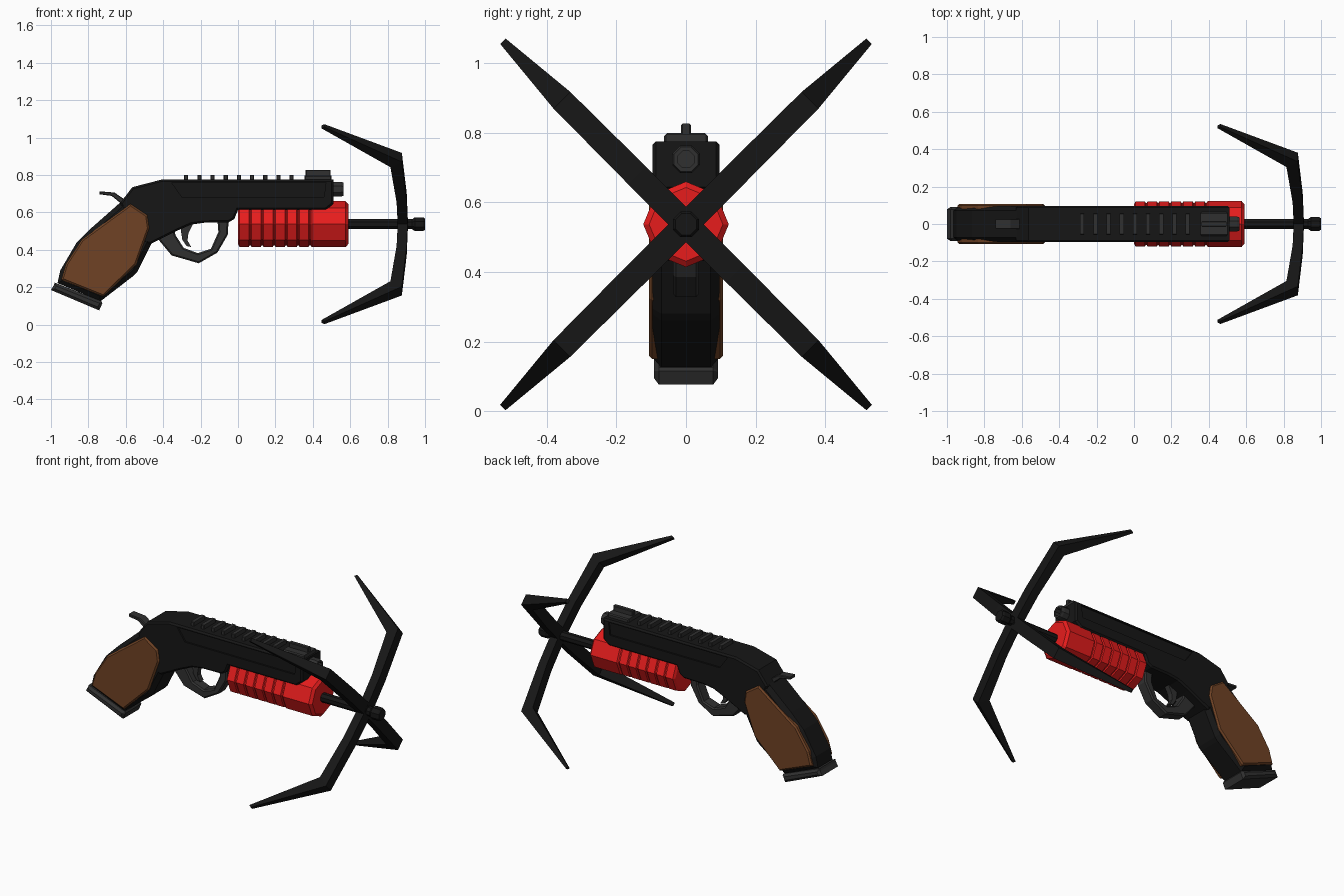
import bpy, bmesh
from math import sin, cos, pi, radians

if "Cube" in bpy.data.objects:
    bpy.data.objects.remove(bpy.data.objects["Cube"])


def material(name, r, g, b):
    m = bpy.data.materials.new(name)
    m.diffuse_color = (r, g, b, 1)
    m.use_nodes = True
    m.node_tree.nodes["Principled BSDF"].inputs["Base Color"].default_value = m.diffuse_color
    return m


BLACK = material("black", 0.008, 0.008, 0.008)
GREY = material("dark_grey", 0.03, 0.03, 0.03)
RED = material("red", 0.8, 0.012, 0.012)
WOOD = material("wood", 0.16, 0.055, 0.018)
AXIS_Z = 0.537


def finish(name, bm, mat):
    bmesh.ops.recalc_face_normals(bm, faces=bm.faces)
    me = bpy.data.meshes.new(name)
    bm.to_mesh(me)
    bm.free()
    me.materials.append(mat)
    ob = bpy.data.objects.new(name, me)
    bpy.context.collection.objects.link(ob)
    return ob


def prism(name, pts, y0, y1, mat, bevel=0.0, caps=(0, 1), segments=1):
    """Extrude an (x, z) profile from y0 to y1, chamfering the chosen cap rims."""
    bm = bmesh.new()
    face = bm.faces.new([bm.verts.new((x, y0, z)) for x, z in pts])
    ext = bmesh.ops.extrude_face_region(bm, geom=[face], use_keep_orig=True)["geom"]
    for v in ext:
        if isinstance(v, bmesh.types.BMVert):
            v.co.y = y1
    bmesh.ops.recalc_face_normals(bm, faces=bm.faces)
    if bevel:
        levels = [(y0, y1)[c] for c in caps]
        rim = [e for e in bm.edges
               if any(all(abs(v.co.y - y) < 1e-5 for v in e.verts) for y in levels)]
        bmesh.ops.bevel(bm, geom=rim, offset=bevel, segments=segments,
                        profile=0.5, affect='EDGES')
    return finish(name, bm, mat)


def box(name, x0, x1, hy, z0, z1, mat, bevel=0.0):
    return prism(name, [(x0, z0), (x1, z0), (x1, z1), (x0, z1)], -hy, hy, mat, bevel)


def loft(name, rings, mat):
    """Skin a list of equal-length vertex rings and cap both ends."""
    bm = bmesh.new()
    loops = [[bm.verts.new(p) for p in ring] for ring in rings]
    n = len(loops[0])
    for a, b in zip(loops, loops[1:]):
        for i in range(n):
            j = (i + 1) % n
            bm.faces.new((a[i], a[j], b[j], b[i]))
    bm.faces.new(loops[0])
    bm.faces.new(loops[-1])
    return finish(name, bm, mat)


def lathe(name, profile, z, mat, sides=8, turn=0.0):
    """Low-sided turned part along x from (x, radius) pairs."""
    return loft(name, [[(x, r * cos(turn + 2 * pi * i / sides),
                         z + r * sin(turn + 2 * pi * i / sides))
                        for i in range(sides)] for x, r in profile], mat)


# Receiver with recessed side panels
receiver = prism("receiver", [
    (-0.41, 0.775), (0.51, 0.775), (0.51, 0.645), (0.47, 0.613), (0.0, 0.613),
    (-0.02, 0.565), (-0.05, 0.547), (-0.18, 0.545), (-0.25, 0.535), (-0.33, 0.5),
    (-0.42, 0.455), (-0.47, 0.43), (-0.55, 0.45), (-0.63, 0.65), (-0.565, 0.735)],
    -0.097, 0.097, BLACK, 0.01)
for side, s in (("left", 1), ("right", -1)):
    cutter = prism("panel_cutter_" + side, [
        (-0.355, 0.76), (0.47, 0.76), (0.46, 0.682), (-0.30, 0.682)],
        s * 0.087, s * 0.13, BLACK)
    cutter.hide_render = True
    cutter.hide_set(True)
    cut = receiver.modifiers.new("panel_" + side, 'BOOLEAN')
    cut.operation = 'DIFFERENCE'
    cut.solver = 'EXACT'
    cut.object = cutter

# Grip core, butt plate and wooden side scales
prism("grip", [
    (-0.61, 0.67), (-0.50, 0.62), (-0.46, 0.44), (-0.54, 0.28), (-0.56, 0.26),
    (-0.735, 0.125), (-0.965, 0.222), (-0.95, 0.29), (-0.865, 0.435), (-0.78, 0.52)],
    -0.096, 0.096, BLACK, 0.025)
prism("butt_plate", [
    (-0.985, 0.21), (-0.98, 0.225), (-0.73, 0.125), (-0.725, 0.115), (-0.742, 0.076), (-1.0, 0.185)],
    -0.092, 0.092, GREY, 0.014)
for side, s in (("left", 1), ("right", -1)):
    prism("grip_scale_" + side, [
        (-0.575, 0.645), (-0.485, 0.585), (-0.475, 0.515), (-0.545, 0.32), (-0.72, 0.15),
        (-0.945, 0.24), (-0.92, 0.325), (-0.835, 0.455)],
        s * 0.08, s * 0.107, WOOD, 0.009, caps=(1,))

# Hammer
prism("hammer", [
    (-0.74, 0.713), (-0.66, 0.706), (-0.60, 0.665), (-0.60, 0.62),
    (-0.635, 0.655), (-0.675, 0.688), (-0.74, 0.697)],
    -0.028, 0.028, GREY, 0.004)

# Trigger guard and trigger
prism("trigger_guard", [
    (-0.43, 0.46), (-0.355, 0.37), (-0.21, 0.328), (-0.11, 0.385), (-0.055, 0.48),
    (-0.05, 0.56), (-0.11, 0.56), (-0.105, 0.495), (-0.145, 0.405),
    (-0.215, 0.382), (-0.29, 0.41), (-0.335, 0.48), (-0.34, 0.52)],
    -0.037, 0.037, GREY, 0.008)
prism("trigger", [
    (-0.30, 0.55), (-0.235, 0.55), (-0.265, 0.49), (-0.27, 0.45), (-0.25, 0.415),
    (-0.275, 0.42), (-0.298, 0.455), (-0.305, 0.50)],
    -0.017, 0.017, GREY)

# Top rail teeth
for i in range(9):
    x = -0.277 + i * 0.0705
    box(f"rail_tooth_{i + 1}", x - 0.011, x + 0.011, 0.057, 0.765, 0.8, GREY, 0.003)

# Front sight: base and post
box("sight_base", 0.355, 0.5, 0.063, 0.765, 0.797, GREY, 0.006)
box("sight_post", 0.362, 0.495, 0.014, 0.79, 0.827, GREY, 0.004)

# Upper muzzle, hollow at the front
lathe("muzzle", [(0.48, 0.043), (0.55, 0.043), (0.565, 0.038), (0.565, 0.026), (0.52, 0.026)],
      0.724, GREY, turn=pi / 8)

# Ribbed red fore-end
ribs = [(0.0, 0.105)]
for i in range(6):
    x = 0.008 + i * 0.064
    ribs += [(x, 0.121), (x + 0.05, 0.121), (x + 0.054, 0.113), (x + 0.06, 0.113)]
ribs += [(0.395, 0.123), (0.575, 0.123), (0.59, 0.106)]
lathe("fore_end", ribs, AXIS_Z, RED)

# Launch rod, hub and tip
lathe("launch_rod", [(0.56, 0.029), (0.955, 0.029)], AXIS_Z, BLACK, turn=pi / 8)
lathe("rod_tip", [(0.93, 0.028), (0.945, 0.04), (0.99, 0.04), (1.0, 0.033)],
      AXIS_Z, BLACK, turn=pi / 8)

# Four hooked arms: outer (radius, x), inner (radius, x), half width
stations = [((0, 0.908), (0, 0.855), 0.036), ((0.2, 0.902), (0.2, 0.848), 0.036),
            ((0.505, 0.876), (0.465, 0.815), 0.034), ((0.745, 0.462), (0.735, 0.447), 0.011)]
for k in range(4):
    a = radians(45 + 90 * k)
    rings = []
    for (ro, xo), (ri, xi), w in stations:
        rings.append([(x, r * cos(a) - t * sin(a), AXIS_Z + r * sin(a) + t * cos(a))
                      for r, x, t in ((ro, xo, -w), (ro, xo, w), (ri, xi, w), (ri, xi, -w))])
    loft(f"hook_arm_{k + 1}", rings, BLACK)
